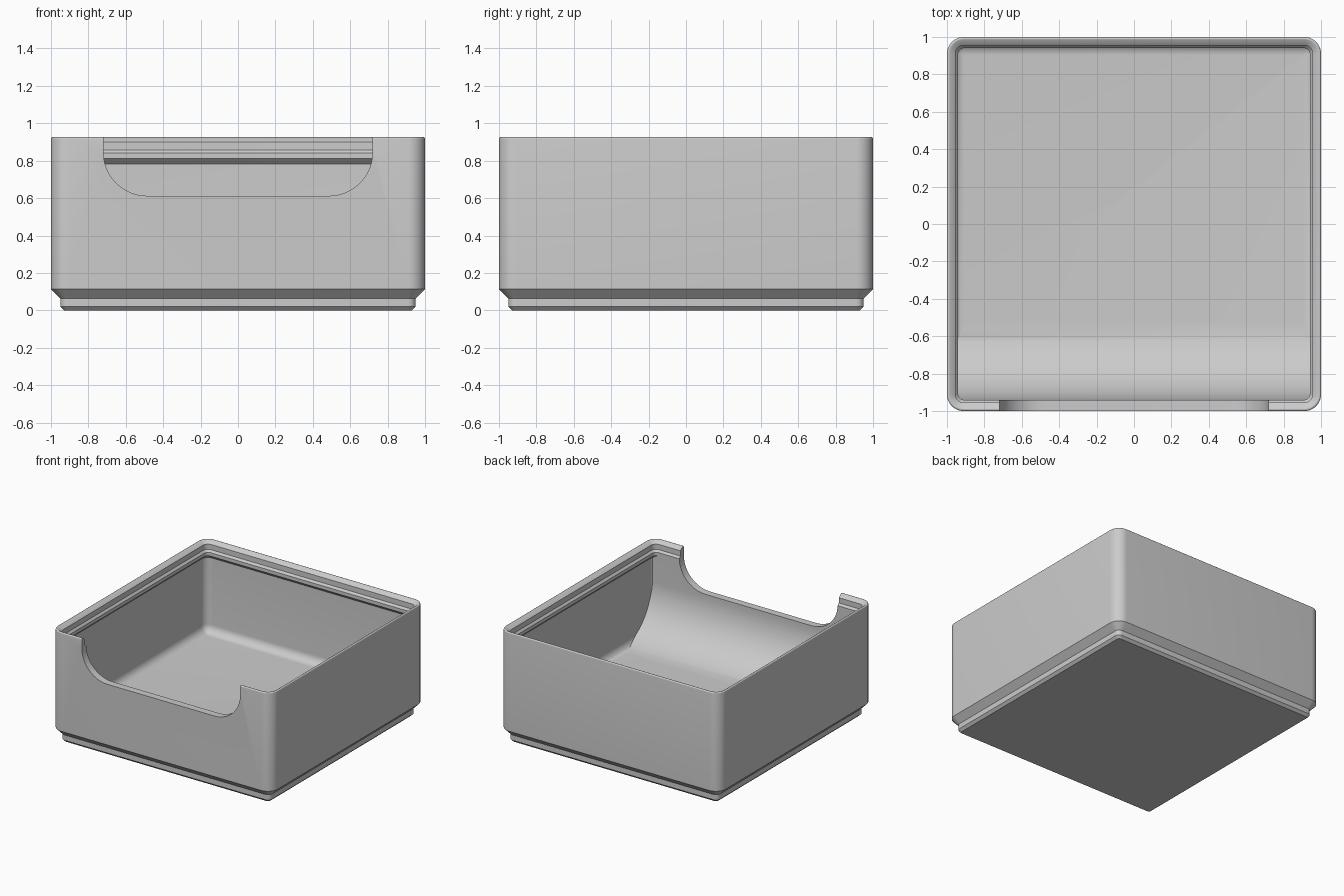
import bpy, bmesh, math

cube = bpy.data.objects.get("Cube")
if cube:
    bpy.data.objects.remove(cube, do_unlink=True)

FLOOR = 0.168
FRONT = -0.94      # inner face of the thick front wall
SEG = 10           # segments per rounded corner


def make_material(name, colour):
    mat = bpy.data.materials.new(name)
    mat.use_nodes = True
    mat.diffuse_color = colour
    mat.node_tree.nodes["Principled BSDF"].inputs["Base Color"].default_value = colour
    return mat


grey = make_material("plain grey", (0.6, 0.6, 0.6, 1))


def finish(bm, name):
    bmesh.ops.recalc_face_normals(bm, faces=bm.faces)
    mesh = bpy.data.meshes.new(name)
    bm.to_mesh(mesh)
    bm.free()
    mesh.materials.append(grey)
    obj = bpy.data.objects.new(name, mesh)
    bpy.context.collection.objects.link(obj)
    return obj


def arc(cx, cy, r, start, end, steps):
    """Points on an arc, angles in degrees."""
    angles = [math.radians(start + (end - start) * i / steps) for i in range(steps + 1)]
    return [(cx + r * math.cos(a), cy + r * math.sin(a)) for a in angles]


def rounded_square(half):
    """Outline whose corners stay concentric with the outer wall."""
    r = max(0.01, half - 0.91)
    c = half - r
    pts = []
    for k, (sx, sy) in enumerate([(1, 1), (-1, 1), (-1, -1), (1, -1)]):
        pts += arc(sx * c, sy * c, r, k * 90, k * 90 + 90, SEG)
    return pts


def loft(sections, name):
    bm = bmesh.new()
    rings = [[bm.verts.new((x, y, z)) for x, y in rounded_square(h)] for h, z in sections]
    for a, b in zip(rings, rings[1:]):
        for i in range(len(a)):
            j = (i + 1) % len(a)
            bm.faces.new((a[i], a[j], b[j], b[i]))
    bm.faces.new(rings[0])
    bm.faces.new(rings[-1])
    return finish(bm, name)


def prism(points, place, depth, name):
    """Extrude a flat profile along the given vector."""
    bm = bmesh.new()
    face = bm.faces.new([bm.verts.new(place(u, v)) for u, v in points])
    new = bmesh.ops.extrude_face_region(bm, geom=[face])["geom"]
    bmesh.ops.translate(bm, vec=depth, verts=[v for v in new if isinstance(v, bmesh.types.BMVert)])
    return finish(bm, name)


# Bin shell: stepped foot, outer wall, stacking lip, inner wall, floor fillet
foot = [(0.93, 0), (0.95, 0.02), (0.95, 0.063), (1.0, 0.114)]
rim = arc(0.99, 0.916, 0.01, 0, 110, 6)
lip = [(0.955, 0.9), (0.955, 0.857), (0.94, 0.84), (0.94, 0.812), (0.971, 0.782)]
fillet = arc(0.904, FLOOR + 0.067, 0.067, 0, -90, 8)
body = loft(foot + rim + lip + fillet, "bin_body")

# Curved scoop that thickens the front wall
R = 0.42
scoop_profile = [(-0.972, 0.825), (FRONT, 0.825)]
scoop_profile += arc(FRONT + R, FLOOR + R, R, 180, 270, 24)
scoop_profile += [(FRONT + R, 0.14), (-0.972, 0.14)]
scoop = prism(scoop_profile, lambda u, v: (-0.972, u, v), (1.944, 0, 0), "scoop_helper")

# Finger opening in the front wall
W, LOW, NR = 0.72, 0.612, 0.235
notch_profile = [(W, 1.1), (-W, 1.1)]
notch_profile += arc(-W + NR, LOW + NR, NR, 180, 270, 14)
notch_profile += arc(W - NR, LOW + NR, NR, 270, 360, 14)
notch = prism(notch_profile, lambda u, v: (u, -1.1, v), (0, 0.25, 0), "opening_helper")

for helper, operation in ((scoop, 'UNION'), (notch, 'DIFFERENCE')):
    mod = body.modifiers.new(helper.name, 'BOOLEAN')
    mod.operation = operation
    mod.object = helper
    mod.solver = 'EXACT'

# Apply the cuts, drop the helpers and smooth the rounded edges
bpy.ops.object.select_all(action='DESELECT')
body.select_set(True)
bpy.context.view_layer.objects.active = body
for mod in list(body.modifiers):
    bpy.ops.object.modifier_apply(modifier=mod.name)
for helper in (scoop, notch):
    bpy.data.objects.remove(helper, do_unlink=True)
bpy.ops.object.shade_smooth_by_angle(angle=math.radians(30))
